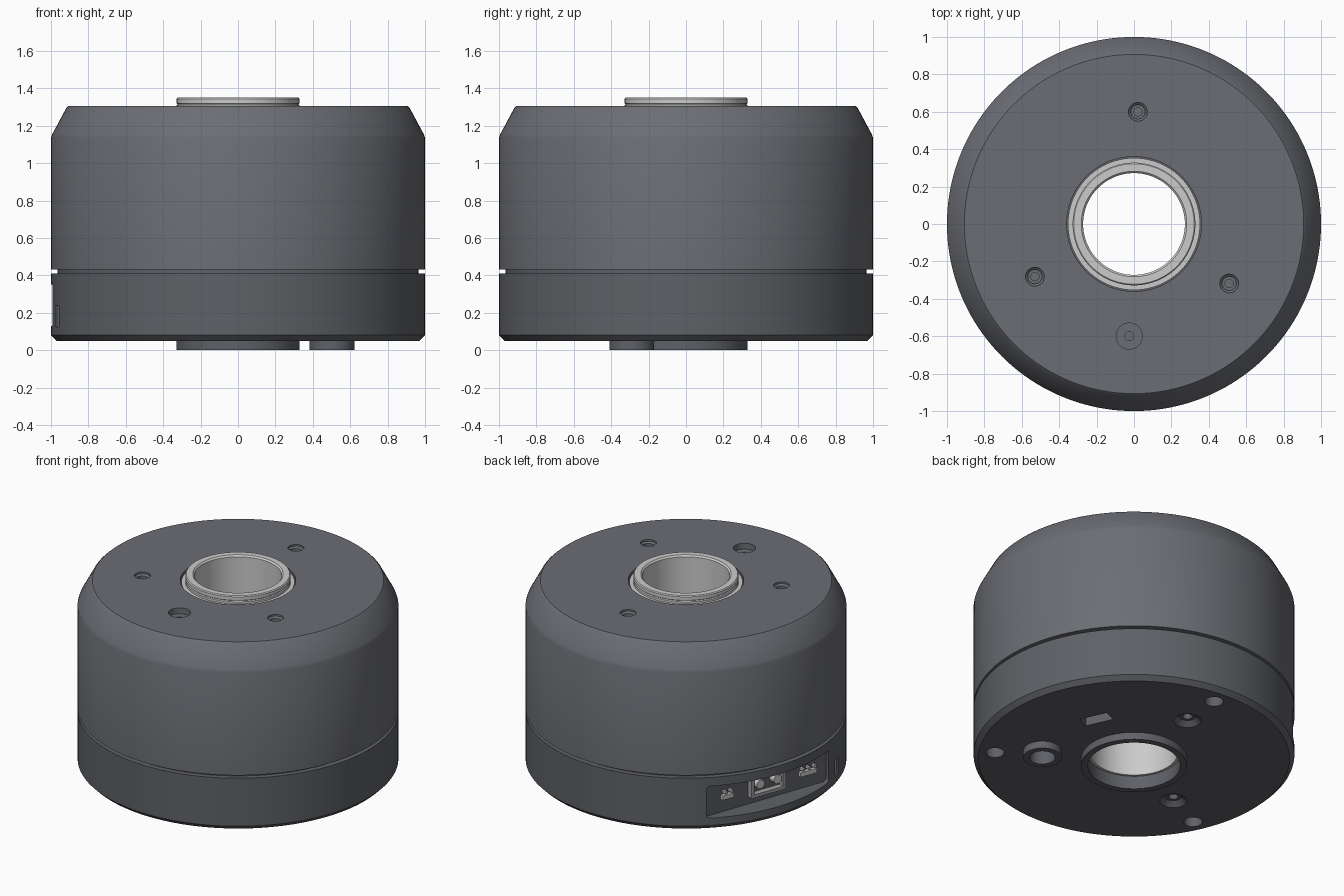
import bpy, bmesh, math
from mathutils import Matrix, Vector

if "Cube" in bpy.data.objects:
    bpy.data.objects.remove(bpy.data.objects["Cube"])


def material(name, r, g, b):
    m = bpy.data.materials.new(name)
    m.diffuse_color = (r, g, b, 1)
    m.use_nodes = True
    m.node_tree.nodes["Principled BSDF"].inputs["Base Color"].default_value = m.diffuse_color
    return m


DARK = material("dark_shell", 0.15, 0.155, 0.175)
BASE = material("base_shell", 0.115, 0.12, 0.135)
LIGHT = material("light_metal", 0.6, 0.6, 0.62)
PLASTIC = material("connector_plastic", 0.36, 0.36, 0.37)


def to_object(name, bm, mat=None):
    bmesh.ops.recalc_face_normals(bm, faces=bm.faces[:])
    me = bpy.data.meshes.new(name)
    bm.to_mesh(me)
    bm.free()
    ob = bpy.data.objects.new(name, me)
    bpy.context.collection.objects.link(ob)
    if mat:
        me.materials.append(mat)
    return ob


def add_lathe(bm, profile, segs, at=(0, 0, 0)):
    """Revolve a closed (radius, z) profile about the z axis at a point."""
    rings = []
    for r, z in profile:
        if r == 0:
            rings.append([bm.verts.new((at[0], at[1], at[2] + z))] * segs)
        else:
            rings.append([bm.verts.new((at[0] + r * math.cos(2 * math.pi * i / segs),
                                        at[1] + r * math.sin(2 * math.pi * i / segs),
                                        at[2] + z)) for i in range(segs)])
    for k, a in enumerate(rings):
        b = rings[(k + 1) % len(rings)]
        for i in range(segs):
            j = (i + 1) % segs
            vs = list(dict.fromkeys((a[i], a[j], b[j], b[i])))
            if len(vs) > 2:
                bm.faces.new(vs)


def lathe(name, profile, mat=None, segs=160, at=(0, 0, 0)):
    bm = bmesh.new()
    add_lathe(bm, profile, segs, at)
    return to_object(name, bm, mat)


def add_box(bm, angle, centre, size):
    """Box whose local x points outwards at the given azimuth."""
    m = Matrix.Rotation(math.radians(angle), 4, 'Z') @ Matrix.Translation(centre)
    bmesh.ops.create_cube(bm, size=1, matrix=m @ Matrix.Diagonal((*size, 1)))


def cut(ob, cutter):
    mod = ob.modifiers.new("cut", 'BOOLEAN')
    mod.operation, mod.solver, mod.object = 'DIFFERENCE', 'EXACT', cutter
    dg = bpy.context.evaluated_depsgraph_get()
    me = bpy.data.meshes.new_from_object(ob.evaluated_get(dg))
    ob.modifiers.clear()
    ob.data = me
    bpy.data.objects.remove(cutter)


def polar(radius, angle, z):
    a = math.radians(angle)
    return (radius * math.cos(a), radius * math.sin(a), z)


# upper housing with chamfered shoulder
upper = lathe("upper_housing", [(0.36, 0.43), (0.36, 1.305), (0.907, 1.305), (0.918, 1.295),
                                (0.993, 1.155), (1.0, 1.135), (1.0, 0.43)], DARK)

# stepped screw holes in the top
bm = bmesh.new()
for angle in (88, 208, 328):
    add_lathe(bm, [(0, 0.1), (0.05, 0.1), (0.05, -0.012), (0.038, -0.022), (0.038, -0.05),
                   (0.022, -0.05), (0.022, -0.09), (0, -0.09)], 32, polar(0.6, angle, 1.305))
add_lathe(bm, [(0, 0.1), (0.07, 0.1), (0.07, -0.04), (0.024, -0.04), (0.024, -0.09),
               (0, -0.09)], 32, polar(0.6, 267.6, 1.305))
cut(upper, to_object("top_hole_cutter", bm))

# base shell with the narrow neck that leaves the dividing groove
base = lathe("base_shell", [(0.3, 0.05), (0.3, 0.44), (0.965, 0.44), (0.965, 0.41), (1.0, 0.41),
                            (1.0, 0.08), (0.97, 0.05)], BASE)

# connector recess, side slot, bottom slot and screw holes in the base
PORT = 160
bm = bmesh.new()
add_box(bm, PORT, (1.01, 0, 0.24), (0.3, 0.93, 0.22))
axis = Matrix.Rotation(math.radians(PORT), 3, 'Z') @ Vector((1, 0, 0))
edges = [e for e in bm.edges
         if abs((e.verts[0].co - e.verts[1].co).normalized().dot(axis)) > 0.99]
bmesh.ops.bevel(bm, geom=edges, offset=0.025, segments=4, profile=0.5, affect='EDGES')
add_box(bm, 195, (1.0, 0, 0.182), (0.08, 0.055, 0.115))
add_box(bm, 24.5, (0.545, 0, 0.05), (0.09, 0.186, 0.12))
for angle in (85, 205, 325):
    add_lathe(bm, [(0, -0.1), (0.058, -0.1), (0.058, 0.08), (0, 0.08)], 32,
              polar(0.87, angle, 0.05))
for angle in (85, 205):
    add_lathe(bm, [(0, -0.05), (0.085, -0.05), (0.085, 0), (0.05, 0.03), (0.03, 0.03),
                   (0.03, 0.07), (0, 0.07)], 32, polar(0.58, angle, 0.05))
add_lathe(bm, [(0, -0.1), (0.08, -0.1), (0.08, 0.1), (0.035, 0.1), (0.035, 0.16), (0, 0.16)],
          32, polar(0.58, 330, 0.05))
cut(base, to_object("base_cutter", bm))

# feet: centre collar and offset ring boss
lathe("centre_collar", [(0.288, 0), (0.288, 0.11), (0.31, 0.11), (0.33, 0.06), (0.33, 0)], BASE)
lathe("offset_ring_boss", [(0.08, 0), (0.08, 0.055), (0.12, 0.055), (0.12, 0)], BASE, 48,
      polar(0.58, 330, 0))

# hollow shaft with stepped top flange
lathe("hollow_shaft", [(0.272, 0.09), (0.272, 1.34), (0.282, 1.35), (0.322, 1.35), (0.328, 1.344),
                       (0.328, 1.32), (0.322, 1.315), (0.328, 1.31), (0.328, 1.295),
                       (0.353, 1.295), (0.353, 1.2), (0.31, 1.2), (0.31, 0.09)], LIGHT)

# side indicator window
bm = bmesh.new()
add_box(bm, 195, (0.965, 0, 0.182), (0.05, 0.055, 0.115))
to_object("indicator_window", bm, PLASTIC)

# connectors: hollow shells on the recess wall, each with pins
for name, y, width, pins in (("signal_socket_a", -0.297, 0.16, 2), ("power_socket", 0, 0.26, 0),
                             ("signal_socket_b", 0.315, 0.2, 3)):
    bm = bmesh.new()
    add_box(bm, PORT, (0.855, y, 0.255), (0.09, width, 0.15))
    shell = to_object(name, bm, PLASTIC)
    bm = bmesh.new()
    add_box(bm, PORT, (0.89, y, 0.255), (0.1, width - 0.045, 0.105))
    if pins:
        add_box(bm, PORT, (0.9, y, 0.315), (0.08, width * 0.35, 0.08))
    cut(shell, to_object("socket_cutter", bm))
    bm = bmesh.new()
    if pins:
        add_box(bm, PORT, (0.86, y, 0.235), (0.05, width - 0.075, 0.03))
        for i in range(pins):
            add_box(bm, PORT, (0.87, y + (i - (pins - 1) / 2) * 0.045, 0.27), (0.05, 0.016, 0.016))
    else:
        for s in (-1, 1):
            m = (Matrix.Rotation(math.radians(PORT), 4, 'Z')
                 @ Matrix.Translation((0.87, y + s * 0.065, 0.265))
                 @ Matrix.Rotation(math.pi / 2, 4, 'Y'))
            bmesh.ops.create_cone(bm, cap_ends=True, segments=24, radius1=0.034, radius2=0.03,
                                  depth=0.07, matrix=m)
    to_object(name + "_pins", bm, LIGHT)

# smooth round walls, keep crisp edges
for ob in bpy.context.scene.objects:
    ob.select_set(True)
    bpy.context.view_layer.objects.active = ob
bpy.ops.object.shade_smooth_by_angle(angle=math.radians(20))
